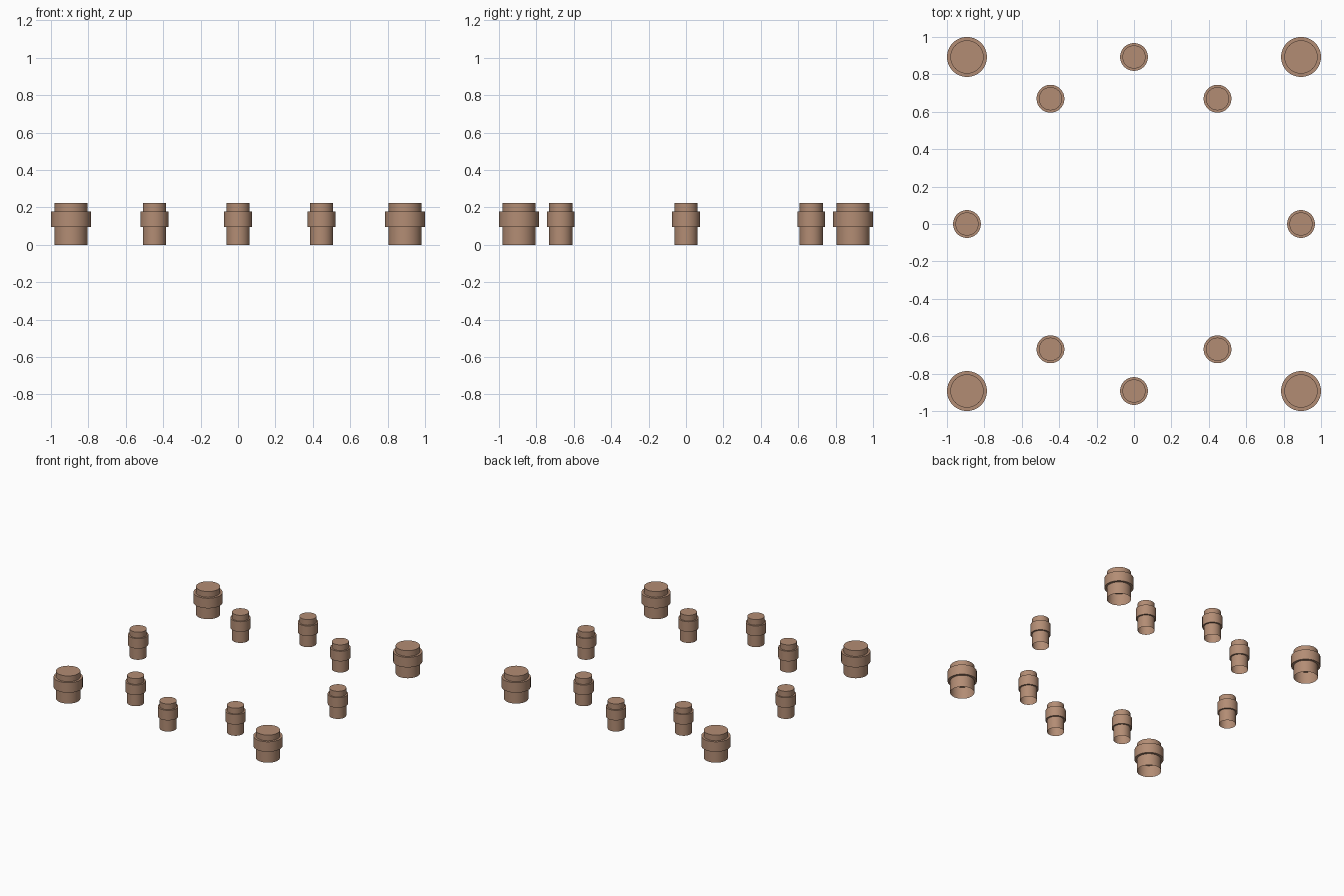
import bpy, bmesh, math

if "Cube" in bpy.data.objects:
    bpy.data.objects.remove(bpy.data.objects["Cube"])

SIDES = 32
HEIGHT = 0.223
COLLAR_LOW, COLLAR_HIGH = 0.096, 0.177

clay = bpy.data.materials.new("warm_brown")
clay.diffuse_color = (0.45, 0.265, 0.175, 1)
clay.use_nodes = True
clay.node_tree.nodes["Principled BSDF"].inputs["Base Color"].default_value = clay.diffuse_color


def ring(bm, radius, z):
    return [bm.verts.new((radius * math.cos(2 * math.pi * i / SIDES),
                          radius * math.sin(2 * math.pi * i / SIDES), z))
            for i in range(SIDES)]


def cylinder(name, radius, z0, z1, x, y, open_bottom=False):
    bm = bmesh.new()
    low, high = ring(bm, radius, z0), ring(bm, radius, z1)
    for i in range(SIDES):
        j = (i + 1) % SIDES
        bm.faces.new((low[i], low[j], high[j], high[i]))
    bm.faces.new(high)
    if not open_bottom:
        bm.faces.new(low[::-1])
    for f in bm.faces:
        f.smooth = len(f.verts) == 4
    for e in bm.edges:
        e.smooth = not (len(e.link_faces) == 2 and
                        all(len(f.verts) == 4 for f in e.link_faces))
    mesh = bpy.data.meshes.new(name)
    bm.to_mesh(mesh)
    bm.free()
    # keep the rims crisp while the walls stay smooth
    for e in mesh.edges:
        a, b = (mesh.vertices[v].co.z for v in e.vertices)
        e.use_edge_sharp = abs(a - b) < 1e-5
    mesh.materials.append(clay)
    obj = bpy.data.objects.new(name, mesh)
    obj.location = (x, y, 0)
    bpy.context.collection.objects.link(obj)


def post(name, x, y, body_radius, collar_radius):
    # hollow-footed post with a solid collar around it
    cylinder(name + "_body", body_radius, 0, HEIGHT, x, y, open_bottom=True)
    cylinder(name + "_collar", collar_radius, COLLAR_LOW, COLLAR_HIGH, x, y)


R = 0.893
# wide posts at the corners, slim posts in the inner ring
for sx in (-1, 1):
    for sy in (-1, 1):
        post("corner_post", sx * R, sy * R, 0.089, 0.107)
        post("inner_post", sx * R / 2, sy * R * 0.75, 0.062, 0.0745)

# slim posts at the middle of each side
for s in (-1, 1):
    post("side_post", s * R, 0, 0.062, 0.0745)
    post("end_post", 0, s * R, 0.062, 0.0745)
